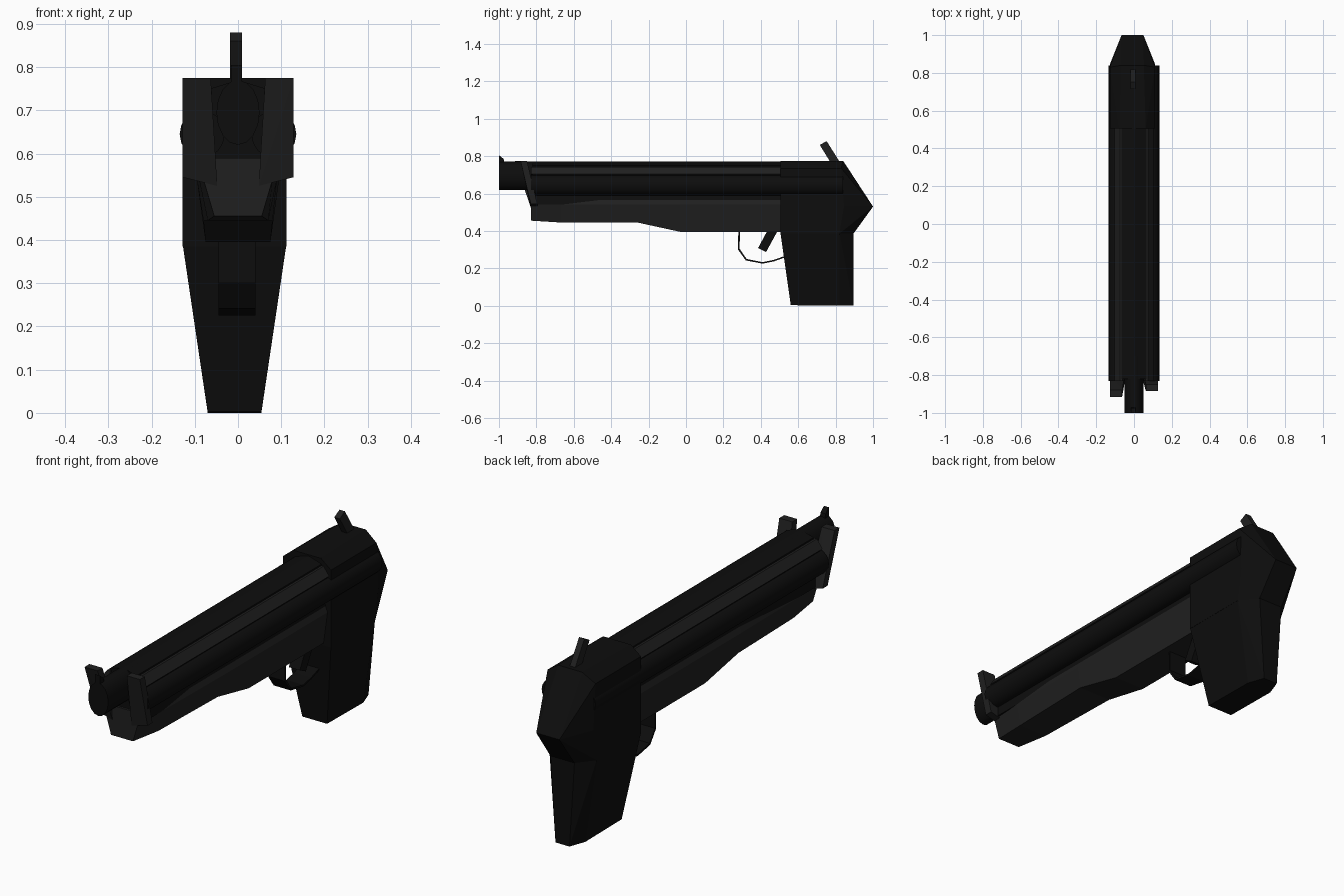
import bpy, bmesh, math
from mathutils import Vector

if "Cube" in bpy.data.objects:
    bpy.data.objects.remove(bpy.data.objects["Cube"])


def material(name, v):
    m = bpy.data.materials.new(name)
    m.diffuse_color = (v, v, v, 1)
    m.use_nodes = True
    m.node_tree.nodes["Principled BSDF"].inputs["Base Color"].default_value = m.diffuse_color
    return m


DARK = material("dark_metal", 0.004)
GREY = material("grey_metal", 0.014)


def finish(name, bm, mat):
    bmesh.ops.recalc_face_normals(bm, faces=bm.faces)
    me = bpy.data.meshes.new(name)
    bm.to_mesh(me)
    bm.free()
    me.materials.append(mat)
    ob = bpy.data.objects.new(name, me)
    bpy.context.collection.objects.link(ob)
    return ob


def hull(name, pts, mat):
    """Convex solid around a few points."""
    bm = bmesh.new()
    for p in pts:
        bm.verts.new(p)
    bmesh.ops.convex_hull(bm, input=bm.verts)
    bmesh.ops.dissolve_limit(bm, angle_limit=0.01, verts=bm.verts, edges=bm.edges)
    return finish(name, bm, mat)


def loft(name, rings, mat):
    """Skin between matching closed rings, capped at both ends."""
    bm = bmesh.new()
    rs = [[bm.verts.new(p) for p in r] for r in rings]
    n = len(rs[0])
    for a, b in zip(rs, rs[1:]):
        for i in range(n):
            j = (i + 1) % n
            bm.faces.new((a[i], a[j], b[j], b[i]))
    bm.faces.new(rs[0])
    bm.faces.new(rs[-1][::-1])
    return finish(name, bm, mat)


def side_profile(name, pts, x0, x1, mat):
    return loft(name, [[(x, y, z) for y, z in pts] for x in (x0, x1)], mat)


def tube(name, cx, cz, rx, rz, y0, y1, n, mat):
    def ring(y):
        return [(cx + rx * math.cos(2 * math.pi * i / n), y,
                 cz + rz * math.sin(2 * math.pi * i / n)) for i in range(n)]
    ob = loft(name, [ring(y0), ring(y1)], mat)
    for p in ob.data.polygons:
        p.use_smooth = len(p.vertices) == 4
    return ob


def pair(pts, c=-0.008):
    """Mirror (half width, y, z) points about the plane x = c."""
    return [(c + s * x, y, z) for x, y, z in pts for s in (-1, 1)]


# Rear housing: chamfered top, narrowing to a ridge at the back
hull("rear_housing", pair([
    (0.07, 0.505, 0.775), (0.12, 0.505, 0.735), (0.12, 0.505, 0.385),
    (0.06, 0.84, 0.775), (0.12, 0.83, 0.735), (0.12, 0.845, 0.53),
    (0.12, 0.82, 0.385), (0.058, 1.0, 0.53), (0.06, 0.895, 0.385)]), DARK)

# Grip tapering to its foot
hull("grip", pair([
    (0.12, 0.505, 0.39), (0.12, 0.82, 0.39), (0.06, 0.895, 0.39),
    (0.062, 0.56, 0.003), (0.062, 0.82, 0.0), (0.035, 0.895, 0.0)]), DARK)

# Long upper body with sloping shoulders
half = [(0.0, 0.77), (0.065, 0.75), (0.065, 0.74), (0.10, 0.705),
        (0.085, 0.66), (0.08, 0.59), (0.09, 0.54)]
section = half + [(-x, z) for x, z in half[:0:-1]]
loft("upper_body", [[(x, y, z) for x, z in section] for y in (-0.82, 0.52)], DARK)

# Shoulder strips and side tubes
for s, side in ((-1, "left"), (1, "right")):
    strip = [(0.06, 0.743), (0.075, 0.743), (0.103, 0.705), (0.06, 0.69)]
    loft(side + "_strip", [[(s * x, y, z) for x, z in strip]
                           for y in (-0.83, 0.51)], GREY)
    tube(side + "_tube", s * 0.083, 0.645, 0.052, 0.055, -0.83, 0.84, 16, DARK)
    # Slanted fin beside the muzzle
    top, low = (-0.915 if s < 0 else -0.885), -0.83
    hull(side + "_fin", [(s * x, y + d, z) for d in (0, 0.035) for x, y, z in (
        (0.063, top, 0.775), (0.128, top, 0.775),
        (0.128, low, 0.545), (0.048, low, 0.525))], GREY)

# Barrel and front sight
tube("barrel", 0, 0.695, 0.05, 0.075, -1.0, -0.7, 16, DARK)
side_profile("front_sight", [(-1.0, 0.76), (-1.0, 0.805), (-0.975, 0.785), (-0.97, 0.76)],
             -0.016, 0.009, DARK)

# Underbody: depth steps along its length
rings = []
for y, zb, wt, wb in ((-0.83, 0.455, 0.08, 0.055), (-0.67, 0.445, 0.09, 0.07),
                      (-0.26, 0.445, 0.095, 0.08), (-0.03, 0.395, 0.095, 0.075),
                      (0.52, 0.395, 0.095, 0.075)):
    rings.append([(-0.075, y, 0.59), (0.075, y, 0.59), (wt, y, 0.54),
                  (wb, y, zb), (-wb, y, zb), (-wt, y, 0.54)])
loft("underbody", rings, GREY)

# Trigger and its guard
side_profile("trigger", [(0.44, 0.41), (0.495, 0.41), (0.428, 0.287), (0.385, 0.308)],
             -0.015, 0.04, DARK)
path = [(0.28, 0.41), (0.278, 0.30), (0.32, 0.242), (0.41, 0.225),
        (0.47, 0.237), (0.54, 0.262)]
inner = [(0.288, 0.41), (0.287, 0.304), (0.324, 0.25), (0.41, 0.233),
         (0.468, 0.245), (0.54, 0.27)]
side_profile("trigger_guard", path + inner[::-1], -0.045, 0.04, DARK)

# Hammer
side_profile("hammer", [(0.715, 0.86), (0.752, 0.88), (0.84, 0.74), (0.795, 0.73)],
             -0.018, 0.009, GREY)
